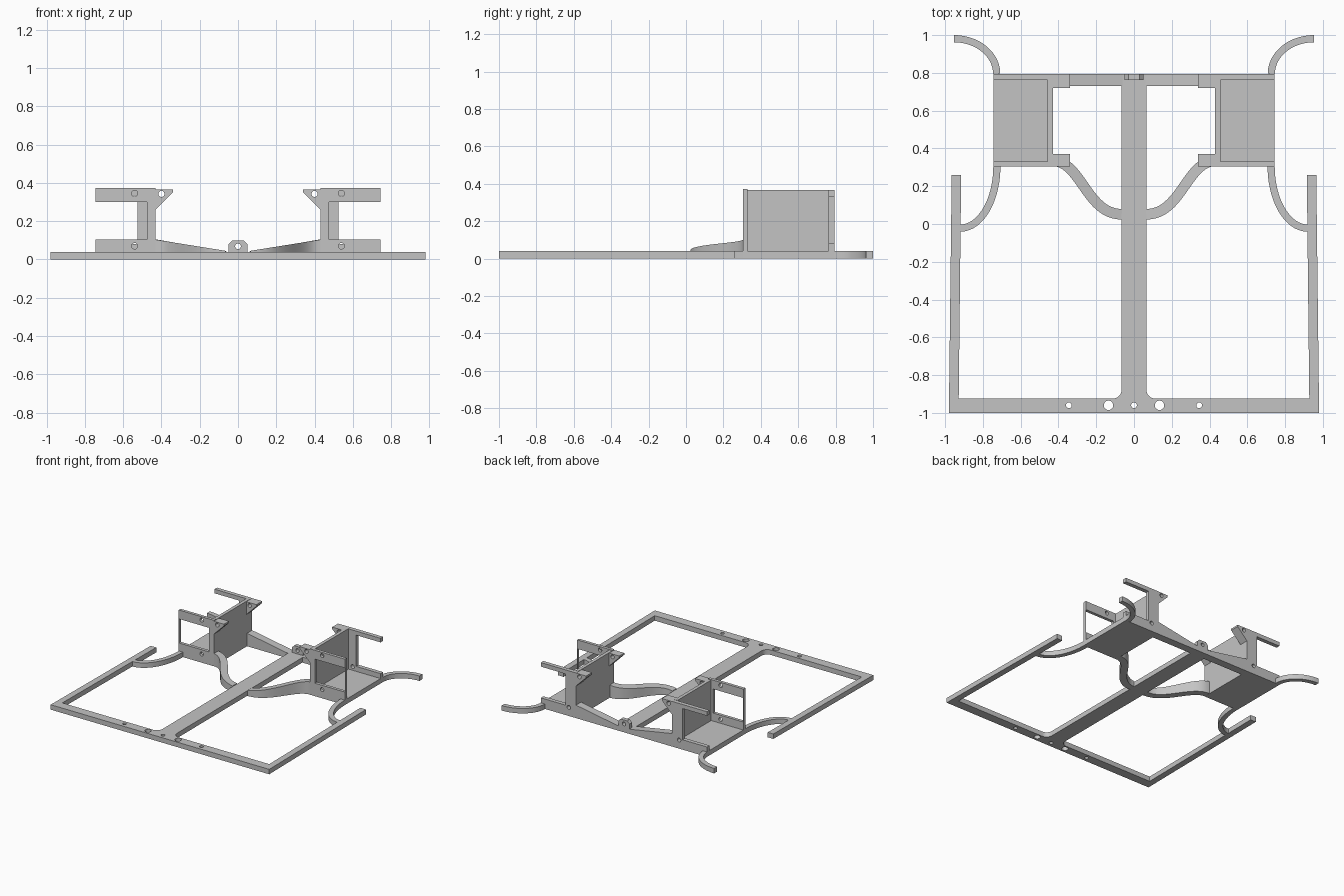
import bpy, bmesh, math
from mathutils import Vector
from mathutils.geometry import interpolate_bezier

cube = bpy.data.objects.get("Cube")
if cube:
    bpy.data.objects.remove(cube, do_unlink=True)

grey = bpy.data.materials.new("plain_grey")
grey.use_nodes = True
colour = (0.55, 0.55, 0.55, 1)
grey.diffuse_color = colour
grey.node_tree.nodes["Principled BSDF"].inputs["Base Color"].default_value = colour

BASE = 0.04      # thickness of the flat frame
FRONT = 0.305    # front edge of the trays
BACK = 0.795     # rear edge of the trays


def circle(x, y, r, n=24):
    return [(x + r * math.cos(math.tau * i / n), y + r * math.sin(math.tau * i / n))
            for i in range(n)]


def rect(x0, x1, y0, y1):
    return [(x0, y0), (x1, y0), (x1, y1), (x0, y1)]


def plate(name, loops, start, end, upright=False, mirror=False, top_rule=None):
    """Extrude an outline with holes along z, or along y when upright."""
    curve = bpy.data.curves.new(name, 'CURVE')
    curve.dimensions = '2D'
    curve.fill_mode = 'BOTH'
    curve.extrude = (end - start) / 2
    for loop in loops:
        spline = curve.splines.new('POLY')
        spline.points.add(len(loop) - 1)
        for point, (x, y) in zip(spline.points, loop):
            point.co = (x, y, 0, 1)
        spline.use_cyclic_u = True
    temp = bpy.data.objects.new(name + "_outline", curve)
    bpy.context.collection.objects.link(temp)
    bpy.context.view_layer.update()
    graph = bpy.context.evaluated_depsgraph_get()
    mesh = bpy.data.meshes.new_from_object(temp.evaluated_get(graph))
    bpy.data.objects.remove(temp, do_unlink=True)

    bm = bmesh.new()
    bm.from_mesh(mesh)
    bmesh.ops.remove_doubles(bm, verts=bm.verts, dist=0.0001)
    mid = (start + end) / 2
    for v in bm.verts:
        x, y, z = v.co
        v.co = (x, mid - z, y) if upright else (x, y, mid + z)
        if top_rule and v.co.z > mid:
            v.co.z = top_rule(abs(x))
    if mirror:
        copy = bmesh.ops.duplicate(bm, geom=bm.verts[:] + bm.edges[:] + bm.faces[:])
        for item in copy["geom"]:
            if isinstance(item, bmesh.types.BMVert):
                item.co.x = -item.co.x
    bmesh.ops.recalc_face_normals(bm, faces=bm.faces)
    bm.to_mesh(mesh)
    bm.free()
    mesh.materials.clear()
    mesh.materials.append(grey)
    mesh.name = name
    obj = bpy.data.objects.new(name, mesh)
    bpy.context.collection.objects.link(obj)
    bpy.ops.object.select_all(action='DESELECT')
    obj.select_set(True)
    bpy.context.view_layer.objects.active = obj
    bpy.ops.object.shade_smooth_by_angle(angle=math.radians(30))


def ribbon(path, width):
    """Outline of a band that follows a path."""
    left, right = [], []
    for i, p in enumerate(path):
        p = Vector(p)
        d = Vector(path[min(i + 1, len(path) - 1)]) - Vector(path[max(i - 1, 0)])
        side = Vector((-d.y, d.x)).normalized() * width / 2
        left.append(tuple(p + side))
        right.append(tuple(p - side))
    return left + right[::-1]


def quarter(cx, cy, a, b, n=20):
    return [(cx + a * math.cos(math.pi / 2 * i / n), cy + b * math.sin(math.pi / 2 * i / n))
            for i in range(n + 1)]


# Flat frame: front bar, side arms, centre beam, rear bar and tray floors
fillet = [(0.115 - 0.05 * math.sin(math.pi / 2 * i / 8),
           -0.875 - 0.05 * math.cos(math.pi / 2 * i / 8)) for i in range(9)]
half = [(0.98, -1), (0.965, 0.26), (0.915, 0.26), (0.928, -0.925)] + fillet + [
    (0.065, 0.73), (0.43, 0.73), (0.43, FRONT), (0.745, FRONT), (0.745, BACK)]
outline = half + [(-x, y) for x, y in reversed(half)]
holes = [circle(0, -0.96, 0.015)]
for s in (-1, 1):
    holes += [circle(s * 0.135, -0.96, 0.025), circle(s * 0.345, -0.96, 0.015)]
plate("base_frame", [outline] + holes, 0, BASE)

# Curved bands from the trays to the side arms, and rear horns
plate("front_side_bands", [ribbon(quarter(0.92, FRONT, -0.194, -0.327), 0.038)],
      0, BASE, mirror=True)
plate("rear_horns", [ribbon(quarter(0.953, BACK, -0.226, 0.186), 0.038)],
      0, BASE, mirror=True)

# S-shaped struts, falling towards the centre beam
path = interpolate_bezier(Vector((0.43, 0.334)), Vector((0.28, 0.334)),
                          Vector((0.25, 0.05)), Vector((0.065, 0.052)), 28)
plate("curved_struts", [ribbon([(p.x, p.y) for p in path], 0.056)], 0, 0.1, mirror=True,
      top_rule=lambda x: 0.045 + (x - 0.065) * 0.16)

# Sloping ribs on the rear bar
plate("rear_ribs", [[(0.06, BASE), (0.43, BASE), (0.43, 0.105)]], 0.73, BACK,
      upright=True, mirror=True)

# Rear centre lug
plate("centre_lug", [[(-0.05, BASE), (0.05, BASE), (0.05, 0.08), (0.03, 0.1),
                      (-0.03, 0.1), (-0.05, 0.08)], circle(0, 0.068, 0.015)],
      0.762, BACK, upright=True)


# Tray walls: C-shaped ends, solid inner side, thin outer post
def tray_end(name, post, low, high, top, drilled, y0, y1):
    shape = [(0.43, BASE), (0.745, BASE), (0.745, low), (post, low),
             (post, high), (0.745, high), (0.745, top), (0.43, top)]
    plate(name, [shape] + [circle(x, z, 0.016) for x, z in drilled], y0, y1,
          upright=True, mirror=True)


tray_end("front_tray_walls", 0.475, 0.105, 0.30, 0.372,
         [(0.54, 0.345), (0.54, 0.07)], FRONT, 0.33)
tray_end("rear_tray_walls", 0.525, 0.08, 0.333, 0.366, [(0.495, 0.07)], 0.762, BACK)
plate("inner_tray_walls", [rect(0.43, 0.457, 0.33, 0.762)], BASE, 0.368, mirror=True)
plate("thin_outer_posts", [rect(0.744, 0.745, FRONT, 0.33)], 0.105, 0.30, mirror=True)

# Drilled tabs at the top inner corners
tab = [(0.43, 0.365), (0.34, 0.365), (0.34, 0.35), (0.43, 0.26)]
for name, y0, y1 in (("front", FRONT, 0.37), ("rear", 0.72, BACK)):
    plate(name + "_tabs", [tab, circle(0.40, 0.342, 0.016)], y0, y1, upright=True, mirror=True)
